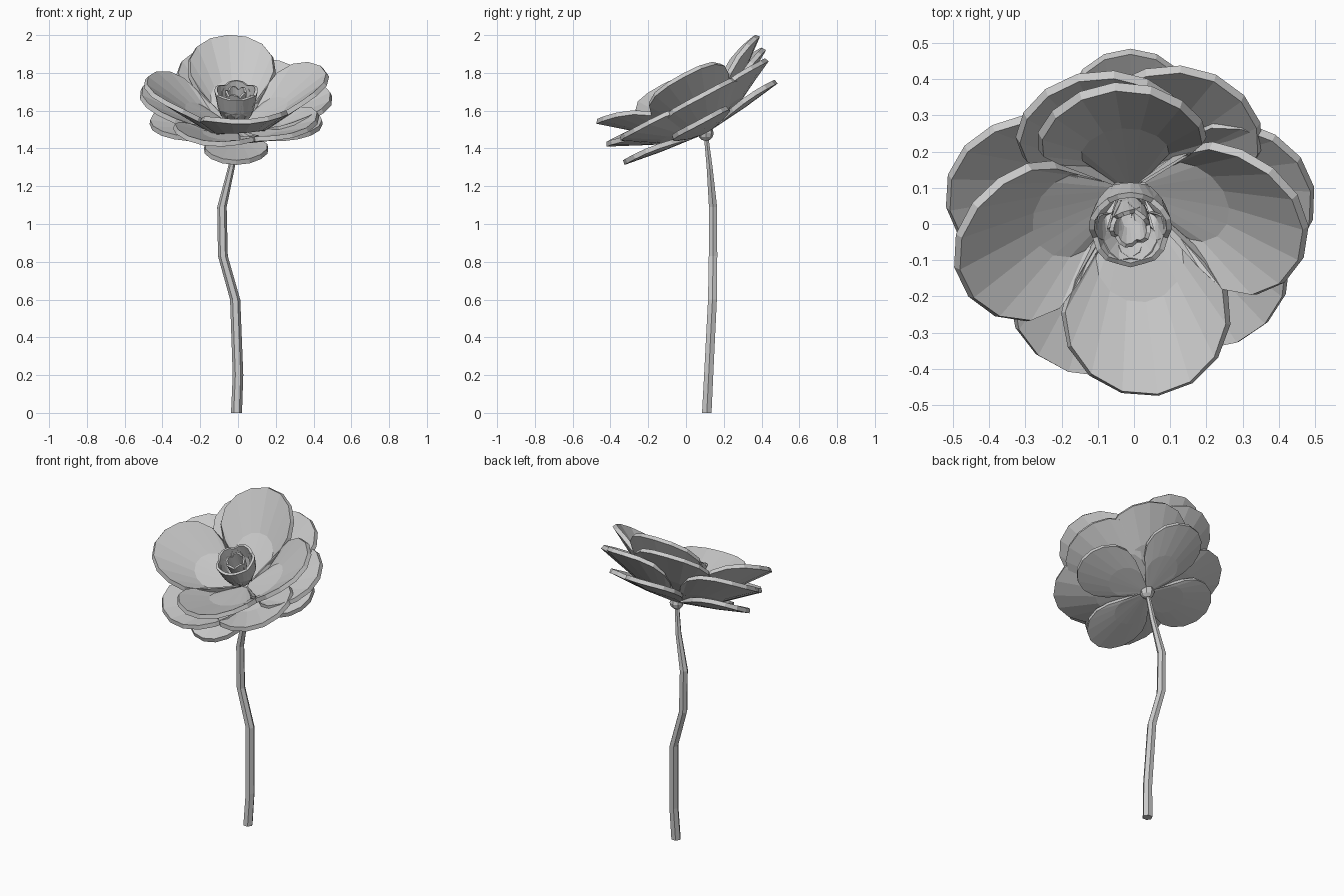
import bpy
import bmesh
import math
from mathutils import Vector

cube = bpy.data.objects.get("Cube")
if cube:
    bpy.data.objects.remove(cube, do_unlink=True)

# One plain grey for the whole flower
GREY = (0.6, 0.6, 0.6, 1.0)
mat = bpy.data.materials.new("plain grey")
mat.use_nodes = True
mat.diffuse_color = GREY
mat.node_tree.nodes["Principled BSDF"].inputs["Base Color"].default_value = GREY

# Flower head frame: the head leans forward from the top of the stem
TILT = math.radians(28)
BASE = Vector((-0.01, 0.10, 1.49))
SIDE = Vector((1, 0, 0))
BACK = Vector((0, math.cos(TILT), math.sin(TILT)))
AXIS = SIDE.cross(BACK)


def finish(name, bm):
    bmesh.ops.recalc_face_normals(bm, faces=bm.faces)
    mesh = bpy.data.meshes.new(name)
    bm.to_mesh(mesh)
    bm.free()
    mesh.materials.append(mat)
    obj = bpy.data.objects.new(name, mesh)
    bpy.context.collection.objects.link(obj)
    return obj


def petal(name, azimuth, elevation, length, width, cup=0.04, sag=0.02,
          thick=0.026, radius=0.0, height=0.0):
    """Fan-shaped petal: a rounded outline scaled towards its root."""
    az, el = math.radians(azimuth), math.radians(elevation)
    out = SIDE * math.cos(az) + BACK * math.sin(az)
    along = out * math.cos(el) + AXIS * math.sin(el)
    normal = AXIS * math.cos(el) - out * math.sin(el)
    across = AXIS.cross(out)
    root = BASE + out * radius + AXIS * height
    bm = bmesh.new()
    rows = []
    for scale, drop in ((0.07, 0), (0.55, sag), (1, 0)):
        row = []
        for i in range(11):
            a = math.radians(-125 + 25 * i)
            s = length * (0.62 + 0.38 * math.cos(a)) * scale
            w = math.sin(a) * scale
            lift = cup * w * w - drop
            row.append(bm.verts.new(root + along * s + across * w * width / 2
                                    + normal * lift))
        rows.append(row)
    for low, high in zip(rows, rows[1:]):
        for i in range(10):
            bm.faces.new((low[i], low[i + 1], high[i + 1], high[i]))
    # close the notch between the two outline ends
    tip = bm.verts.new(root)
    bm.faces.new((tip, rows[0][0], rows[1][0], rows[2][0]))
    bm.faces.new((tip, rows[2][-1], rows[1][-1], rows[0][-1]))
    bm.faces.new([tip] + rows[0][::-1])
    obj = finish(name, bm)
    mod = obj.modifiers.new("thickness", "SOLIDIFY")
    mod.thickness = thick
    mod.offset = 0
    return obj


# Large inner petals
for i, az in enumerate((95, 5, 190, 279)):
    petal(f"inner_petal_{i + 1}", az, 33, 0.58, 0.46, cup=0.05, sag=0.025)

# Wide middle petals
middle = ((250, 20, 0.54), (319, 20, 0.53), (10, 19, 0.54),
          (62, 20, 0.53), (107, 26, 0.55), (165, 20, 0.55))
for i, (az, el, length) in enumerate(middle):
    petal(f"middle_petal_{i + 1}", az, el, length, 0.46, cup=0.04)

# Flat lower petals
for i, az in enumerate((0, 90, 180, 270)):
    petal(f"lower_petal_{i + 1}", az, 7, 0.46, 0.34, cup=0.015, sag=0.005)

# Bud of small upright petals in the middle
for i, az in enumerate((90, 162, 18, 234, 306, 270)):
    petal(f"bud_petal_{i + 1}", az, 70, 0.19, 0.16, cup=0.035, sag=0.015,
          thick=0.015, radius=0.045, height=0.07)
for i in range(5):
    petal(f"bud_heart_{i + 1}", 40 + 72 * i, 78, 0.18, 0.08, cup=0.015,
          sag=0.008, thick=0.012, radius=0.015, height=0.07)

# Knob joining stem and petals
bm = bmesh.new()
bmesh.ops.create_uvsphere(bm, u_segments=8, v_segments=6, radius=0.042)
bmesh.ops.translate(bm, verts=bm.verts, vec=BASE - AXIS * 0.01)
finish("flower_base", bm)

# Crooked six-sided stem, thinner towards the top: x, y, z, radius
path = ((-0.008, 0.11, 0, 0.029), (0.0, 0.12, 0.2, 0.028),
        (-0.015, 0.14, 0.6, 0.027), (-0.08, 0.143, 0.83, 0.026),
        (-0.085, 0.143, 1.09, 0.025), (-0.035, 0.125, 1.3, 0.018),
        (-0.01, 0.105, 1.48, 0.013))
bm = bmesh.new()
rings = []
for x, y, z, r in path:
    rings.append([bm.verts.new((x + r * math.cos(k * math.pi / 3),
                                y + r * math.sin(k * math.pi / 3), z))
                  for k in range(6)])
for low, high in zip(rings, rings[1:]):
    for k in range(6):
        n = (k + 1) % 6
        bm.faces.new((low[k], low[n], high[n], high[k]))
bm.faces.new(rings[0][::-1])
bm.faces.new(rings[-1])
finish("stem", bm)
